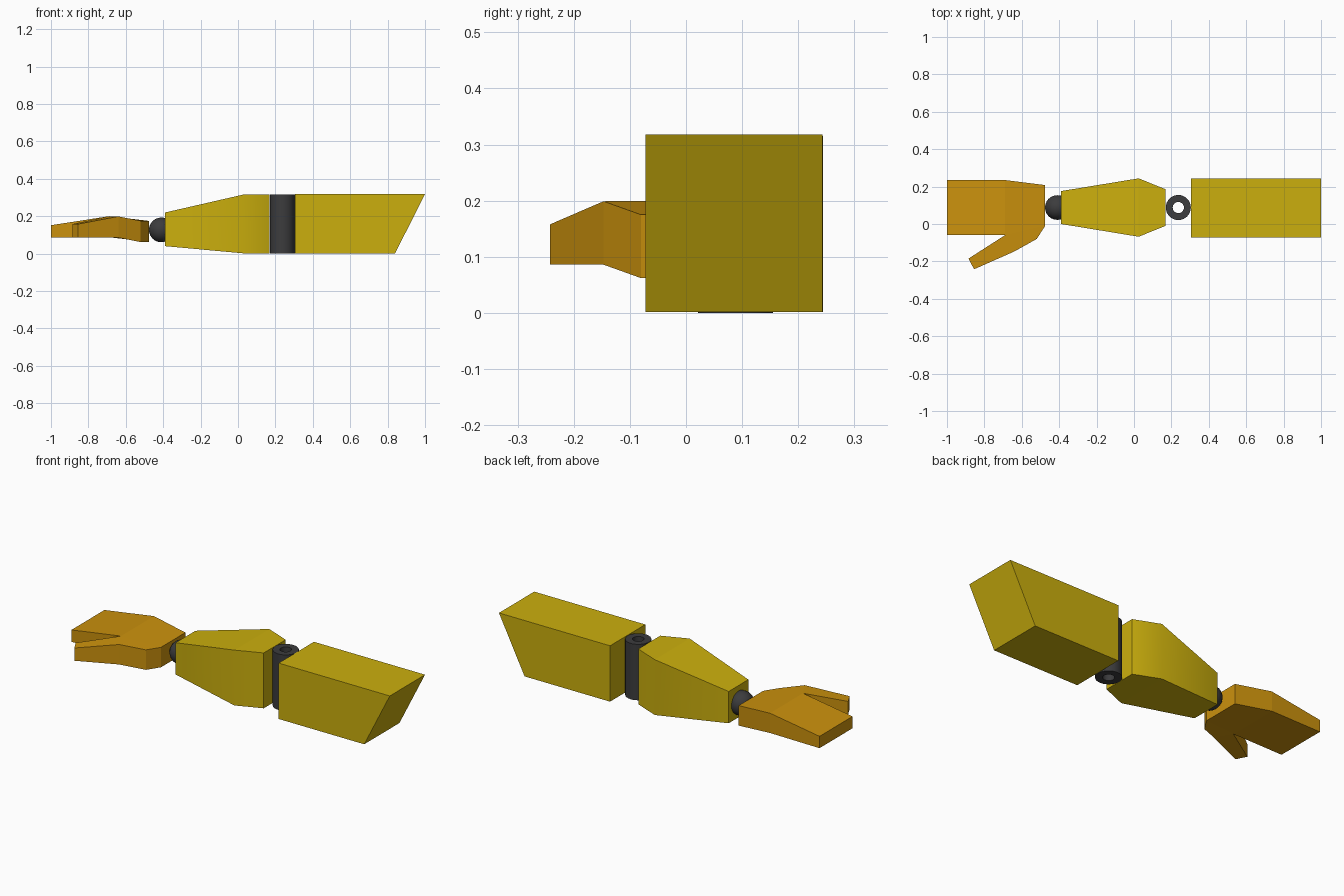
import bpy, bmesh, math

if "Cube" in bpy.data.objects:
    bpy.data.objects.remove(bpy.data.objects["Cube"])


def material(name, rgb):
    m = bpy.data.materials.new(name)
    m.diffuse_color = (*rgb, 1)
    m.use_nodes = True
    m.node_tree.nodes["Principled BSDF"].inputs["Base Color"].default_value = m.diffuse_color
    return m


YELLOW = material("yellow", (0.60, 0.43, 0.004))
ORANGE = material("orange", (0.60, 0.285, 0.004))
DARK = material("dark grey", (0.045, 0.045, 0.047))


def finish(name, bm, mat):
    bmesh.ops.recalc_face_normals(bm, faces=bm.faces)
    me = bpy.data.meshes.new(name)
    bm.to_mesh(me)
    bm.free()
    me.materials.append(mat)
    ob = bpy.data.objects.new(name, me)
    bpy.context.collection.objects.link(ob)
    return ob


def slab(name, points, panels, mat, soft=()):
    """Closed block from plan points (x, y, z_low, z_high); panels index the
    points to form the top and bottom, outer borders get walls.
    Upright edges at the points in soft are shaded smooth."""
    bm = bmesh.new()
    low = [bm.verts.new((x, y, a)) for x, y, a, b in points]
    high = [bm.verts.new((x, y, b)) for x, y, a, b in points]
    borders = {(p[i], p[(i + 1) % len(p)]) for p in panels for i in range(len(p))}
    for p in panels:
        bm.faces.new([high[i] for i in p])
        bm.faces.new([low[i] for i in reversed(p)])
    for i, j in sorted(borders):
        if (j, i) not in borders:
            bm.faces.new((low[i], low[j], high[j], high[i])).smooth = bool(soft)
    for e in bm.edges:
        e.smooth = False
    for i in soft:
        bm.edges.get((low[i], high[i])).smooth = True
    return finish(name, bm, mat)


# Upper arm: box with a slanted shoulder end
bm = bmesh.new()
profile = [(0.305, 0.002), (0.84, 0.002), (1.0, 0.318), (0.305, 0.318)]
face = bm.faces.new([bm.verts.new((x, -0.072, z)) for x, z in profile])
ext = bmesh.ops.extrude_face_region(bm, geom=[face])["geom"]
bmesh.ops.translate(bm, vec=(0, 0.315, 0),
                    verts=[g for g in ext if isinstance(g, bmesh.types.BMVert)])
finish("upper_arm", bm, YELLOW)

# Elbow: hollow upright tube
bm = bmesh.new()
N = 32
ring = [(0.067, 0.0), (0.067, 0.316), (0.03, 0.316), (0.03, 0.0)]
loops = [[bm.verts.new((0.237 + r * math.cos(math.tau * k / N),
                        0.088 + r * math.sin(math.tau * k / N), z))
          for k in range(N)] for r, z in ring]
for i in range(4):
    a, b = loops[i], loops[(i + 1) % 4]
    for k in range(N):
        n = (k + 1) % N
        bm.faces.new((a[k], a[n], b[n], b[k]))
elbow = finish("elbow_hinge", bm, DARK)

# Forearm: tapers to the wrist
slab("forearm",
     [(-0.39, 0.0, 0.04, 0.22), (0.025, -0.068, 0.002, 0.315),
      (0.168, -0.01, 0.002, 0.315), (0.168, 0.186, 0.002, 0.315),
      (0.025, 0.244, 0.002, 0.315), (-0.39, 0.176, 0.04, 0.22)],
     [(0, 1, 4, 5), (1, 2, 3, 4)], YELLOW, soft=(1, 4))

# Wrist: ball joint
bm = bmesh.new()
bmesh.ops.create_uvsphere(bm, u_segments=24, v_segments=16, radius=0.066)
bmesh.ops.translate(bm, vec=(-0.41, 0.088, 0.127), verts=bm.verts)
wrist = finish("wrist_ball", bm, DARK)

# Hand: flat fingers, palm and thumb
slab("hand",
     [(-1.0, 0.235, 0.085, 0.152), (-1.0, -0.06, 0.085, 0.152),
      (-0.69, -0.06, 0.088, 0.2), (-0.69, 0.235, 0.088, 0.2),
      (-0.475, -0.01, 0.062, 0.175), (-0.475, 0.208, 0.062, 0.175),
      (-0.64, -0.147, 0.086, 0.199), (-0.52, -0.08, 0.062, 0.175),
      (-0.885, -0.185, 0.086, 0.158), (-0.855, -0.242, 0.086, 0.158)],
     [(0, 1, 2, 3), (3, 2, 4, 5), (2, 6, 7, 4), (2, 8, 9, 6)], ORANGE)

# Smooth shading on the round joints
for ob in (elbow, wrist):
    bpy.context.view_layer.objects.active = ob
    ob.select_set(True)
    bpy.ops.object.shade_smooth_by_angle(angle=math.radians(40))
    ob.select_set(False)
